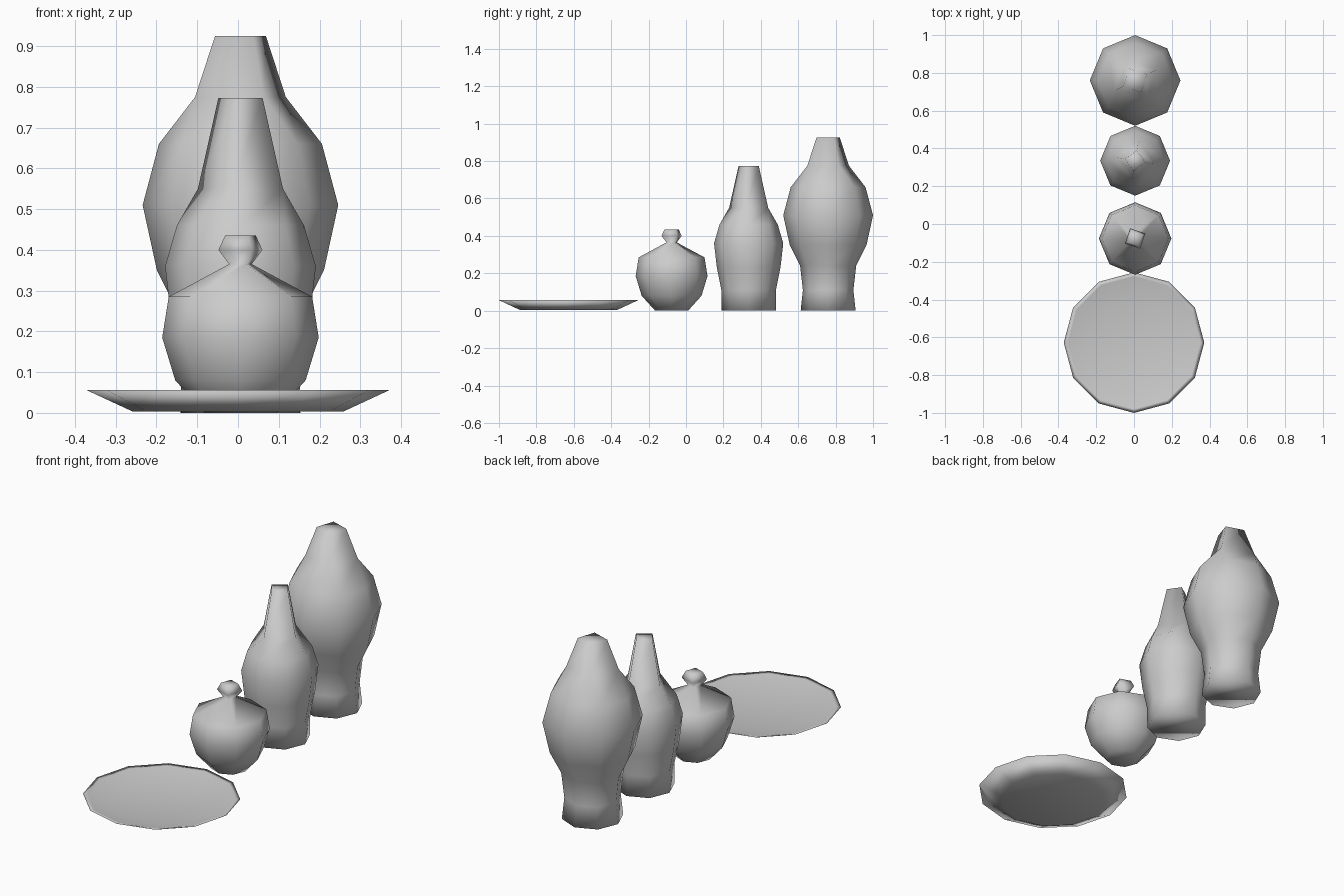
import bpy, bmesh, math

cube = bpy.data.objects.get("Cube")
if cube:
    bpy.data.objects.remove(cube)

grey = bpy.data.materials.new("stoneware grey")
grey.use_nodes = True
grey.diffuse_color = (0.6, 0.6, 0.6, 1)
grey.node_tree.nodes["Principled BSDF"].inputs["Base Color"].default_value = (0.6, 0.6, 0.6, 1)


def lathe(name, x, y, rings):
    """Stack rings of (radius, height, sides, turn in degrees); join and cap them."""
    bm = bmesh.new()
    loops = []
    for r, z, n, turn in rings:
        angles = [math.radians(turn + 360 * i / n) for i in range(n)]
        loops.append([bm.verts.new((x + r * math.cos(a), y + r * math.sin(a), z)) for a in angles])
    for (low, up), (_, _, n, turn) in zip(zip(loops, loops[1:]), rings[1:]):
        # each corner of the lower ring meets the nearest corner of the upper one
        near = [up[math.floor((360 * i / len(low) - turn) * n / 360 + 0.5) % n] for i in range(len(low))]
        for i in range(len(low)):
            j = (i + 1) % len(low)
            corners = [low[i], low[j], near[j], near[i]]
            bm.faces.new(list(dict.fromkeys(corners)))
    bm.faces.new(list(reversed(loops[0])))
    bm.faces.new(loops[-1])
    mesh = bpy.data.meshes.new(name)
    bm.to_mesh(mesh)
    bm.free()
    mesh.materials.append(grey)
    mesh.shade_smooth()
    obj = bpy.data.objects.new(name, mesh)
    bpy.context.collection.objects.link(obj)


def round_part(points, sides=8):
    return [(r, z, sides, 0) for r, z in points]


def square_part(points, turn):
    return [(r, z, 4, turn) for r, z in points]


# tall vase: eight-sided body, four-sided neck
lathe("tall_vase", 0.006, 0.76,
      round_part([(0.147, 0), (0.135, 0.11), (0.15, 0.24), (0.205, 0.35), (0.24, 0.51), (0.2, 0.66)])
      + square_part([(0.125, 0.775), (0.07, 0.925)], 27))

# slim vase
lathe("slim_vase", 0.006, 0.335,
      round_part([(0.145, 0), (0.146, 0.11), (0.17, 0.23), (0.185, 0.36), (0.156, 0.46)])
      + square_part([(0.106, 0.55), (0.055, 0.773)], -10))

# lidded jar with knob
lathe("lidded_jar", 0.006, -0.077,
      round_part([(0.088, 0), (0.16, 0.08), (0.192, 0.185), (0.176, 0.285)])
      + square_part([(0.031, 0.365), (0.06, 0.4), (0.042, 0.435)], 26))

# shallow plate with a thin rim
lathe("plate", 0, -0.628,
      round_part([(0.26, 0.004), (0.372, 0.056), (0.35, 0.052), (0.24, 0.03)], 12))
